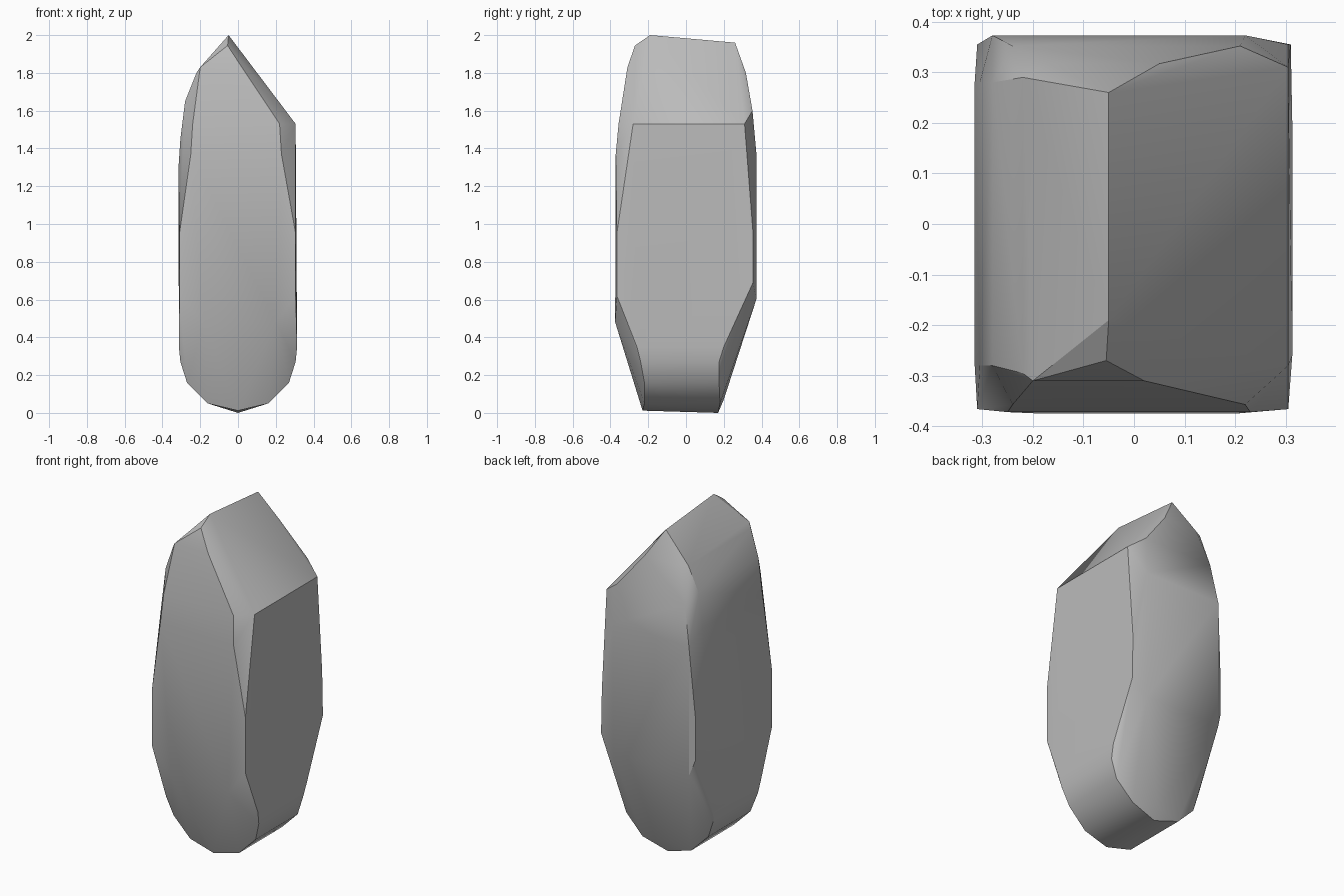
import bpy
import bmesh
import math

# Remove the default object
default_cube = bpy.data.objects.get("Cube")
if default_cube:
    bpy.data.objects.remove(default_cube, do_unlink=True)


def make_material(name, value):
    material = bpy.data.materials.new(name)
    material.use_nodes = True
    colour = (value, value, value, 1)
    material.diffuse_color = colour
    shader = material.node_tree.nodes["Principled BSDF"]
    shader.inputs["Base Color"].default_value = colour
    return material


def span_depth(rows):
    """Corner pairs running front to back: x, z, front y, back y."""
    return [(x, y, z) for x, z, front, back in rows for y in (front, back)]


def span_width(rows):
    """Corner pairs running left to right: y, z, low x, high x."""
    return [(x, y, z) for y, z, low, high in rows for x in (low, high)]


def mirror_x(points):
    return points + [(-x, y, z) for x, y, z in points]


def build_hull(name, points, material):
    """Wrap a tight convex skin around the chipped corners."""
    bm = bmesh.new()
    for point in points:
        bm.verts.new(point)
    bmesh.ops.remove_doubles(bm, verts=bm.verts[:], dist=.001)
    hull = bmesh.ops.convex_hull(bm, input=bm.verts[:])
    loose = {item for item in hull["geom_interior"] + hull["geom_unused"]
             if isinstance(item, bmesh.types.BMVert)}
    bmesh.ops.delete(bm, geom=list(loose), context="VERTS")
    # Merge nearly flat triangles into broad chipped faces
    bmesh.ops.dissolve_limit(bm, angle_limit=math.radians(2),
                             verts=bm.verts[:], edges=bm.edges[:])
    bmesh.ops.recalc_face_normals(bm, faces=bm.faces[:])
    mesh = bpy.data.meshes.new(name)
    bm.to_mesh(mesh)
    bm.free()
    mesh.materials.append(material)
    obj = bpy.data.objects.new(name, mesh)
    bpy.context.collection.objects.link(obj)
    return obj


# Roof ridge with its chipped front tip
ridge = [(-.055, -.27, 1.945), (-.05, -.19, 2), (-.05, .26, 1.96)]

# Rounded left shoulder and straight-cut right shoulder
shoulders = span_depth([
    (-.22, 1.8, -.295, .29),
    (-.28, 1.65, -.28, .28),
    (-.305, 1.45, -.28, .28),
    (-.315, 1.3, -.28, .28),
    (.305, 1.53, -.28, .31),
])

# Broad front face, leaning back towards the top
front_face = span_width([
    (-.31, 1.83, -.2, .02),
    (-.357, 1.53, -.24, .22),
    (-.372, 1.37, -.25, .23),
    (-.366, .95, -.31, .305),
    (-.366, .62, -.31, .305),
    (-.375, .48, -.18, .2),
])

# Broad back face
back_face = span_width([
    (.317, 1.8, -.17, .05),
    (.352, 1.6, -.24, .21),
    (.373, 1.37, -.28, .22),
    (.355, .95, -.31, .305),
    (.355, .69, -.31, .31),
    (.372, .6, -.28, .22),
])

# Rounded keel at the foot
keel = mirror_x(span_depth([
    (.313, .35, -.26, .2),
    (.305, .27, -.24, .175),
    (.27, .16, -.22, .175),
    (.16, .05, -.22, .18),
    (0, .012, -.23, .17),
])) + [(0, .17, 0), (0, .2, .07)]

stone = make_material("grey stone", .5)
rock = build_hull("standing_rock",
                  ridge + shoulders + front_face + back_face + keel, stone)

# Soft shading on the rounded chips, crisp edges on the large cuts
bpy.ops.object.select_all(action="DESELECT")
rock.select_set(True)
bpy.context.view_layer.objects.active = rock
bpy.ops.object.shade_smooth_by_angle(angle=math.radians(30))
